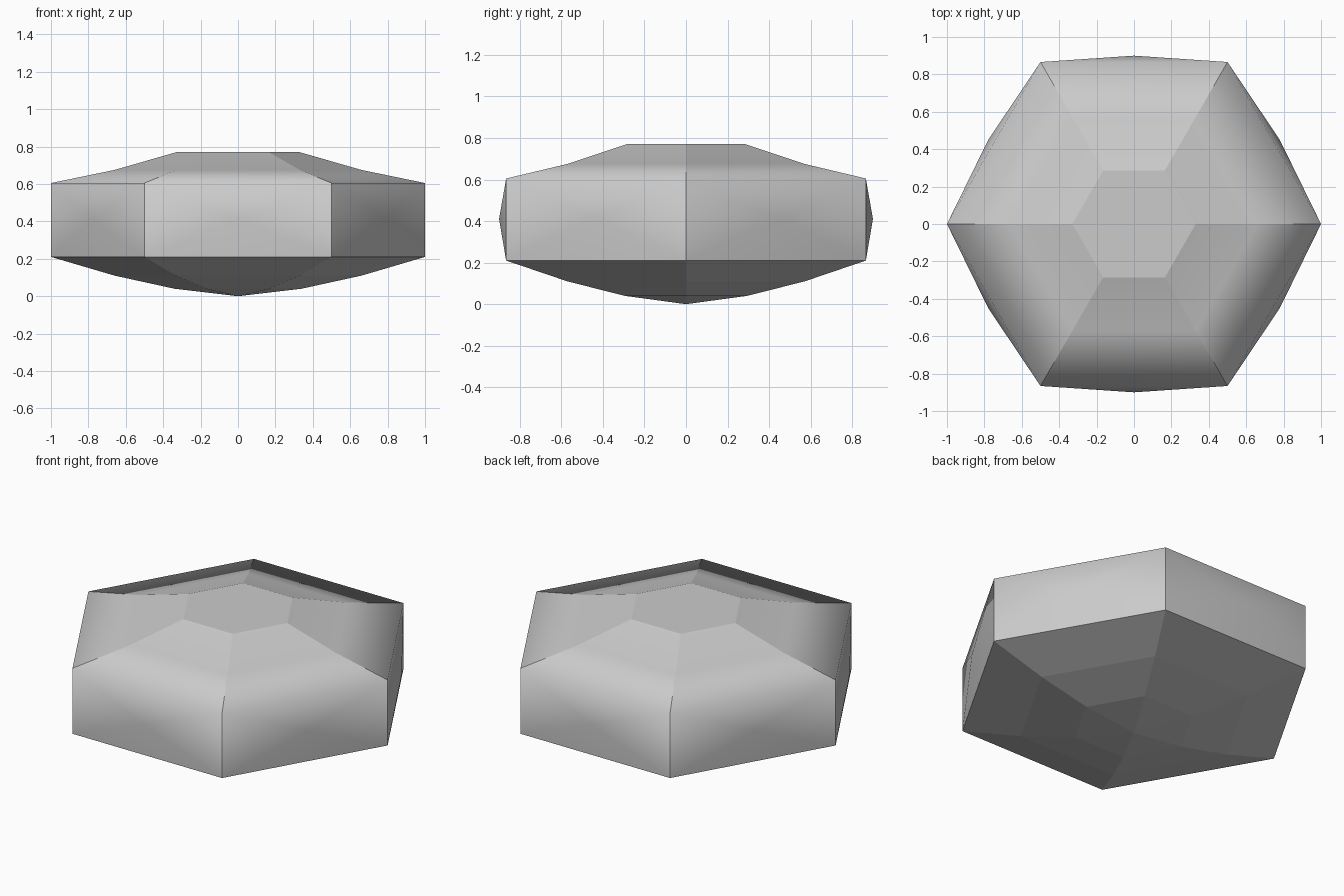
import bpy, bmesh
from math import cos, sin, pi

if "Cube" in bpy.data.objects:
    bpy.data.objects.remove(bpy.data.objects["Cube"])

# Rings from the bottom up: radius, height
RINGS = [(0.34, 0.04), (0.66, 0.11), (1.0, 0.21),
         (1.0, 0.605), (0.66, 0.675), (0.33, 0.77)]
SIDES = 6

bm = bmesh.new()
rings = [[bm.verts.new((r * cos(2 * pi * i / SIDES), r * sin(2 * pi * i / SIDES), z))
          for i in range(SIDES)] for r, z in RINGS]
foot = bm.verts.new((0, 0, 0))
smooth_faces = []

for i in range(SIDES):
    j = (i + 1) % SIDES
    # Shallow pointed underside
    bm.faces.new((foot, rings[0][j], rings[0][i]))
    for k in (0, 1):
        bm.faces.new((rings[k][i], rings[k][j], rings[k + 1][j], rings[k + 1][i]))
    # Side panel, bulging to a point in its centre
    a = 2 * pi * (i + 0.5) / SIDES
    mid = bm.verts.new((0.9 * cos(a), 0.9 * sin(a), 0.41))
    loop = (rings[2][i], rings[2][j], rings[3][j], rings[3][i])
    for n in range(4):
        smooth_faces.append(bm.faces.new((loop[n], loop[(n + 1) % 4], mid)))
    # Sloping shoulder
    for k in (3, 4):
        smooth_faces.append(bm.faces.new(
            (rings[k][i], rings[k][j], rings[k + 1][j], rings[k + 1][i])))

# Flat top
bm.faces.new(rings[5])

# Each side flows smoothly into its shoulder, with hard edges between sectors
bm.normal_update()
for f in smooth_faces:
    f.smooth = True
for k in range(2, 5):
    for i in range(SIDES):
        bm.edges.get((rings[k][i], rings[k + 1][i])).smooth = False
for k in (2, 5):
    for i in range(SIDES):
        bm.edges.get((rings[k][i], rings[k][(i + 1) % SIDES])).smooth = False

mesh = bpy.data.meshes.new("hexagonal_stone")
bm.to_mesh(mesh)
bm.free()
stone = bpy.data.objects.new("hexagonal_stone", mesh)
bpy.context.collection.objects.link(stone)
